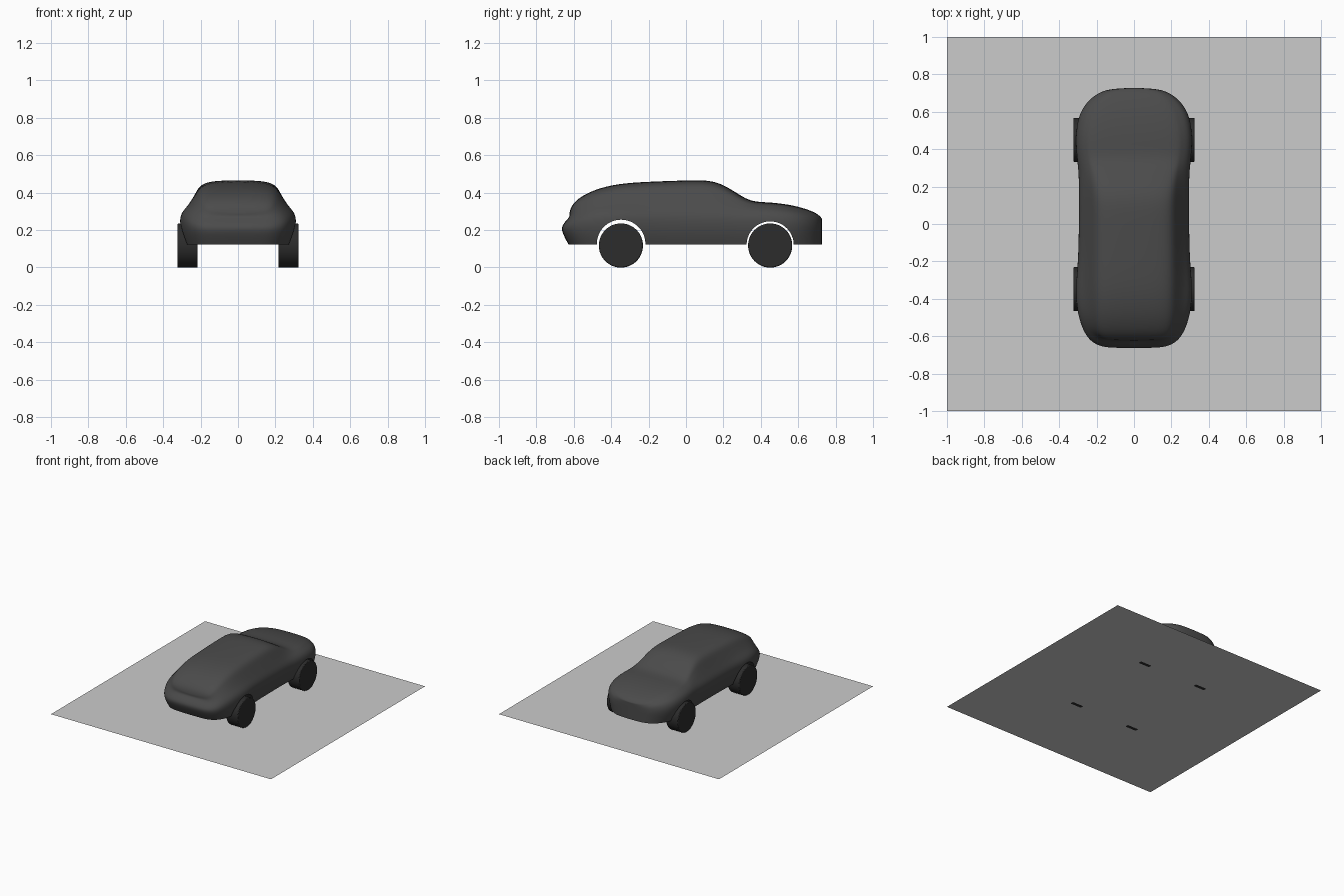
import bpy, bmesh, math

if "Cube" in bpy.data.objects:
    bpy.data.objects.remove(bpy.data.objects["Cube"])


def material(name, v):
    m = bpy.data.materials.new(name)
    m.diffuse_color = (v, v, v, 1)
    m.use_nodes = True
    m.node_tree.nodes["Principled BSDF"].inputs["Base Color"].default_value = m.diffuse_color
    return m


def cylinder(name, x, y, z, r, depth):
    bpy.ops.mesh.primitive_cylinder_add(vertices=64, radius=r, depth=depth,
                                        location=(x, y, z), rotation=(0, math.pi / 2, 0))
    ob = bpy.context.object
    ob.name = name
    return ob


paint = material("dark_paint", 0.07)
rubber = material("rubber", 0.025)

# Ground slab
bpy.ops.mesh.primitive_plane_add(size=2)
bpy.context.object.name = "base_plate"

# Body stations: y, belt half width, belt z, shoulder half width, shoulder z, roof half width, roof z
stations = [
    (-0.665, 0.12, 0.225, 0.12, 0.265, 0.10, 0.290),
    (-0.655, 0.19, 0.225, 0.18, 0.270, 0.16, 0.325),
    (-0.620, 0.245, 0.235, 0.225, 0.285, 0.18, 0.360),
    (-0.560, 0.280, 0.255, 0.250, 0.305, 0.19, 0.392),
    (-0.470, 0.308, 0.280, 0.265, 0.322, 0.195, 0.424),
    (-0.350, 0.318, 0.285, 0.270, 0.328, 0.20, 0.450),
    (-0.200, 0.302, 0.280, 0.270, 0.325, 0.20, 0.459),
    (0.000, 0.298, 0.275, 0.268, 0.325, 0.20, 0.466),
    (0.120, 0.298, 0.275, 0.266, 0.325, 0.20, 0.468),
    (0.200, 0.298, 0.275, 0.266, 0.322, 0.205, 0.444),
    (0.280, 0.300, 0.272, 0.270, 0.316, 0.215, 0.392),
    (0.350, 0.308, 0.270, 0.285, 0.308, 0.23, 0.350),
    (0.450, 0.316, 0.265, 0.295, 0.304, 0.24, 0.349),
    (0.560, 0.306, 0.255, 0.285, 0.296, 0.22, 0.335),
    (0.640, 0.268, 0.240, 0.250, 0.280, 0.19, 0.314),
    (0.700, 0.200, 0.225, 0.190, 0.260, 0.15, 0.290),
    (0.728, 0.120, 0.205, 0.115, 0.235, 0.09, 0.262),
]


def half_section(y, w, zb, ws, zs, we, zt):
    ze = zt - 0.12 * (zt - zs) - 0.004
    pts = [(0.90 * w, 0.122, 0.17), (0.98 * w, 0.19, 0.205), (w, zb, 0.205),
           (ws, zs, 0.168), (ws * .4 + we * .6, zs * .4 + ze * .6, 0.165),
           (we, ze, 0.165), (0.62 * we, zt, 0.165)]
    # the tail juts out at belt height and tucks in above and below
    tail = lambda reach: -0.45 - (-0.45 - y) * reach / 0.205 if y < -0.45 else y
    return [(x, tail(reach), z) for x, z, reach in pts]


bm = bmesh.new()
rings = []
for s in stations:
    half = half_section(*s)
    loop = half + [(-x, y, z) for x, y, z in reversed(half)]
    rings.append([bm.verts.new(p) for p in loop])
n = len(rings[0])
for a, b in zip(rings, rings[1:]):
    for i in range(n):
        j = (i + 1) % n
        bm.faces.new((a[i], a[j], b[j], b[i]))
for ring in (rings[0], rings[-1]):
    for i in range(n // 2 - 1):
        bm.faces.new((ring[i], ring[i + 1], ring[n - 2 - i], ring[n - 1 - i]))
bmesh.ops.recalc_face_normals(bm, faces=bm.faces)

# Keep the sill edge sharp
crease = bm.edges.layers.float.new("crease_edge")
sill = {v for r in rings for v in (r[0], r[-1])}
ends = {frozenset((r[0], r[-1])) for r in rings[1:-1]}
for e in bm.edges:
    if e.verts[0] in sill and e.verts[1] in sill and frozenset(e.verts) not in ends:
        e[crease] = 1.0
mesh = bpy.data.meshes.new("car_body")
bm.to_mesh(mesh)
bm.free()
body = bpy.data.objects.new("car_body", mesh)
bpy.context.collection.objects.link(body)
mesh.materials.append(paint)
body.modifiers.new("smooth", "SUBSURF").levels = 3

# Wheel arches cut across the body
cutters = [cylinder("arch_cutter", 0, -0.347, 0.125, 0.130, 1),
           cylinder("arch_cutter", 0, 0.45, 0.120, 0.126, 1)]
for c in cutters:
    cut = body.modifiers.new("arch", "BOOLEAN")
    cut.operation = "DIFFERENCE"
    cut.solver = "EXACT"
    cut.object = c
bpy.ops.object.select_all(action="DESELECT")
bpy.context.view_layer.objects.active = body
body.select_set(True)
for m in list(body.modifiers):
    bpy.ops.object.modifier_apply(modifier=m.name)
for c in cutters:
    bpy.data.objects.remove(c)
bpy.ops.object.shade_smooth_by_angle(angle=math.radians(35))

# Wheels
for side, sx in (("right", 1), ("left", -1)):
    for end, y in (("tail", -0.348), ("nose", 0.45)):
        w = cylinder(f"{end}_{side}_wheel", sx * 0.27, y, 0.117, 0.118, 0.108)
        w.data.materials.append(rubber)
        bev = w.modifiers.new("rounded_rim", "BEVEL")
        bev.width, bev.segments = 0.006, 2
        bpy.ops.object.shade_smooth_by_angle(angle=math.radians(40))
